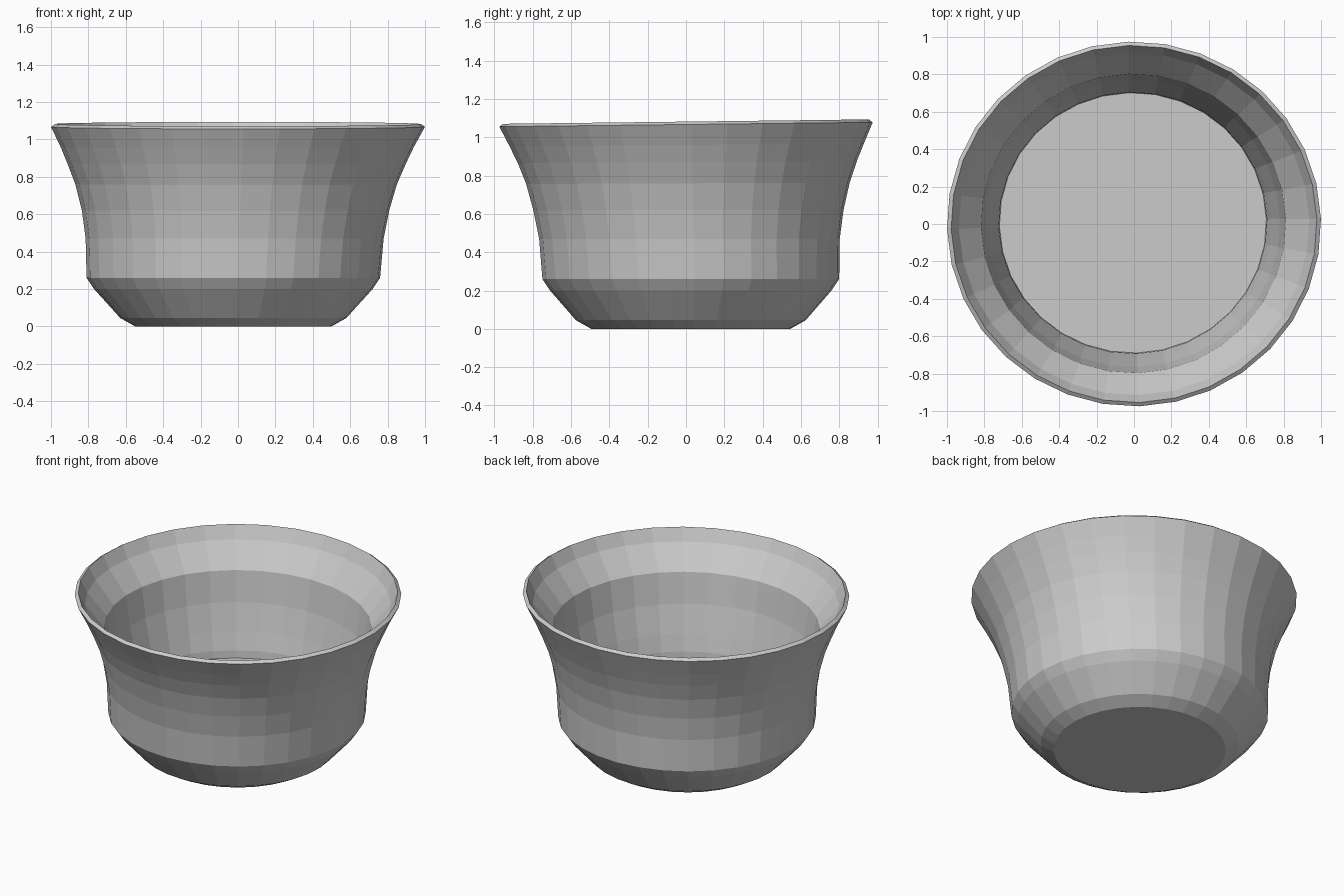
import bpy, bmesh
from math import cos, sin, tau

SIDES = 32
# ring: radius x, radius y, height, centre offset (x = -offset, y = +offset)
OUTER = [
    (0.525, 0.52, 0.0, 0.025), (0.605, 0.60, 0.045, 0.025),
    (0.745, 0.735, 0.20, 0.025), (0.785, 0.775, 0.26, 0.025),
    (0.797, 0.785, 0.47, 0.018), (0.822, 0.81, 0.62, 0.013),
    (0.86, 0.845, 0.76, 0.01), (0.905, 0.885, 0.87, 0.007),
    (0.945, 0.925, 0.96, 0.004), (1.0, 0.975, 1.067, 0.0),
]
RIM = [(0.978, 0.955, 1.082, 0.0)]
INNER = [
    (0.937, 0.915, 1.0, 0.0), (0.815, 0.80, 0.85, 0.003),
    (0.785, 0.77, 0.65, 0.005), (0.742, 0.727, 0.47, 0.007),
    (0.718, 0.70, 0.36, 0.006), (0.714, 0.696, 0.31, 0.006),
]

bm = bmesh.new()


def ring(rx, ry, z, off):
    """One loop of the bowl; the rim tips up slightly toward the back."""
    verts = []
    for i in range(SIDES):
        a = tau * (i + 0.15) / SIDES
        y = ry * sin(a)
        tilt = 0.012 * y * (z / 1.08) ** 3
        verts.append(bm.verts.new((rx * cos(a) - off, y + off, z + tilt)))
    return verts


# Outer wall, rim and inner wall as one continuous skin
rings = [ring(*r) for r in OUTER + RIM + INNER]
for a, b in zip(rings, rings[1:]):
    for i in range(SIDES):
        j = (i + 1) % SIDES
        bm.faces.new((a[i], a[j], b[j], b[i]))

# Flat base and flat inside floor
bm.faces.new(rings[0][::-1])
bm.faces.new(rings[-1])
bmesh.ops.recalc_face_normals(bm, faces=bm.faces)

mesh = bpy.data.meshes.new("bowl")
bm.to_mesh(mesh)
bm.free()
bowl = bpy.data.objects.new("bowl", mesh)
bpy.context.collection.objects.link(bowl)
